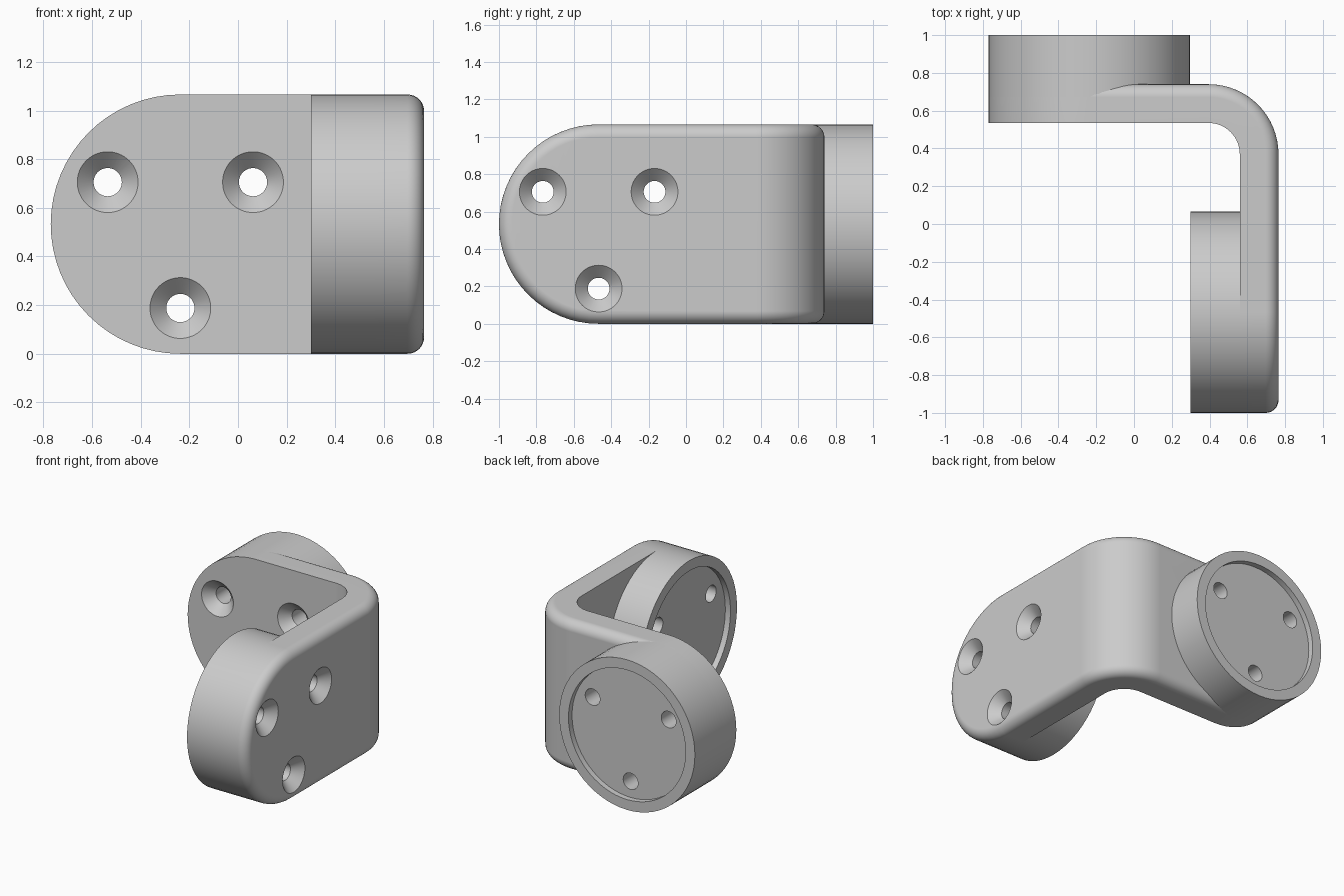
import bpy
import bmesh
from math import sin, cos, pi
from mathutils import Vector

if "Cube" in bpy.data.objects:
    bpy.data.objects.remove(bpy.data.objects["Cube"])

R = 0.533                  # disc radius, half the bracket height
THICK = 0.205              # plate thickness
FILLET = 0.068             # rounding of the outer plate edges
BEND = Vector((0.395, 0.37))   # centre of the corner bend
BEND_R = 0.37              # outer bend radius
BACK_X, SIDE_Y = -0.237, -0.467  # disc centres along each arm
STEPS = 16                 # segments per quarter turn
UP = Vector((0, 0, 1))

grey = bpy.data.materials.new("grey")
grey.use_nodes = True
grey.diffuse_color = (0.6, 0.6, 0.6, 1)
grey.node_tree.nodes["Principled BSDF"].inputs["Base Color"].default_value = (0.6, 0.6, 0.6, 1)


def finish(bm, name):
    bmesh.ops.recalc_face_normals(bm, faces=bm.faces)
    mesh = bpy.data.meshes.new(name)
    bm.to_mesh(mesh)
    bm.free()
    mesh.materials.append(grey)
    obj = bpy.data.objects.new(name, mesh)
    bpy.context.collection.objects.link(obj)
    return obj


def bridge(bm, low, high):
    n = len(low)
    for i in range(n):
        j = (i + 1) % n
        bm.faces.new((low[i], low[j], high[j], high[i]))


def lathe(name, profile, origin, axis):
    """Turn (distance, radius) pairs around an axis and cap both ends."""
    bm = bmesh.new()
    side = UP.cross(axis)
    rings = []
    for t, r in profile:
        ring = []
        for i in range(4 * STEPS):
            a = i * pi / (2 * STEPS)
            ring.append(bm.verts.new(origin + axis * t + side * r * cos(a) + UP * r * sin(a)))
        rings.append(ring)
    for low, high in zip(rings, rings[1:]):
        bridge(bm, low, high)
    bm.faces.new(rings[0])
    bm.faces.new(rings[-1])
    return finish(bm, name)


def on_bracket(s, h, depth):
    """Map flat strip position s to the bent plate; the bend is s from 0 to 1."""
    if s < 0:
        x, y = BEND.x + s, BEND.y + BEND_R - depth
    elif s <= 1:
        a = s * pi / 2
        x = BEND.x + (BEND_R - depth) * sin(a)
        y = BEND.y + (BEND_R - depth) * cos(a)
    else:
        x, y = BEND.x + BEND_R - depth, BEND.y - (s - 1)
    return Vector((x, y, R + h))


def outline(inset):
    """Upper half of the round-ended strip outline, then its mirrored lower half."""
    r = R - inset
    quarter = [i * pi / (2 * STEPS) for i in range(STEPS + 1)]
    start, end = BACK_X - BEND.x, 1 + BEND.y - SIDE_Y
    top = [(start - r * cos(a), r * sin(a)) for a in quarter]
    top += [(i / STEPS, r) for i in range(STEPS + 1)]
    top += [(end + r * sin(a), r * cos(a)) for a in quarter]
    return top + [(s, -h) for s, h in reversed(top[1:-1])]


def build_plate():
    bm = bmesh.new()
    layers = [(THICK, 0)]
    for k in range(9):
        a = k * pi / 16
        layers.append((FILLET * (1 - sin(a)), FILLET * (1 - cos(a))))
    rings = [[bm.verts.new(on_bracket(s, h, depth)) for s, h in outline(inset)]
             for depth, inset in layers]
    for low, high in zip(rings, rings[1:]):
        bridge(bm, low, high)
    # inner and outer skins: strips joining the upper and lower outline
    for ring in (rings[0], rings[-1]):
        m = len(ring)
        for i in range(m // 2):
            corners = [ring[i], ring[i + 1], ring[m - i - 1], ring[(m - i) % m]]
            bm.faces.new(list(dict.fromkeys(corners)))
    return finish(bm, "bent_plate")


def cut(obj, cutters):
    bpy.context.view_layer.objects.active = obj
    for cutter in cutters:
        mod = obj.modifiers.new("hole", "BOOLEAN")
        mod.operation = "DIFFERENCE"
        mod.solver = "EXACT"
        mod.object = cutter
        bpy.ops.object.modifier_apply(modifier=mod.name)


def shade(obj):
    bpy.ops.object.select_all(action="DESELECT")
    obj.select_set(True)
    bpy.context.view_layer.objects.active = obj
    bpy.ops.object.shade_smooth_by_angle(angle=pi / 6)
    mod = obj.modifiers.new("even_shading", "WEIGHTED_NORMAL")
    mod.keep_sharp = True


plate = build_plate()

# each arm: screw side point, screw direction, disc start and end along it
arms = {
    "back": (Vector((BACK_X, BEND.y + BEND_R - THICK, R)), Vector((0, 1, 0)),
             THICK - FILLET, 0.465),
    "side": (Vector((BEND.x + BEND_R, SIDE_Y, R)), Vector((-1, 0, 0)),
             THICK, 0.465),
}
for name, (origin, axis, start, end) in arms.items():
    # disc with a shallow recess in its free end
    disc = lathe(name + "_disc",
                 [(start, R), (end, R), (end, 0.46), (end - 0.04, 0.46)], origin, axis)
    # three countersunk screw holes
    side = UP.cross(axis)
    cutters = []
    for k in range(3):
        a = pi / 6 + k * 2 * pi / 3
        centre = origin + (side * cos(a) + UP * sin(a)) * 0.345
        cutter = lathe("hole_cutter", [(-0.02, 0.145), (0.067, 0.058), (0.6, 0.058)],
                       centre, axis)
        cutter.hide_render = True
        cutters.append(cutter)
    cut(plate, cutters)
    cut(disc, cutters)
    for cutter in cutters:
        bpy.data.objects.remove(cutter)
    shade(disc)
shade(plate)
